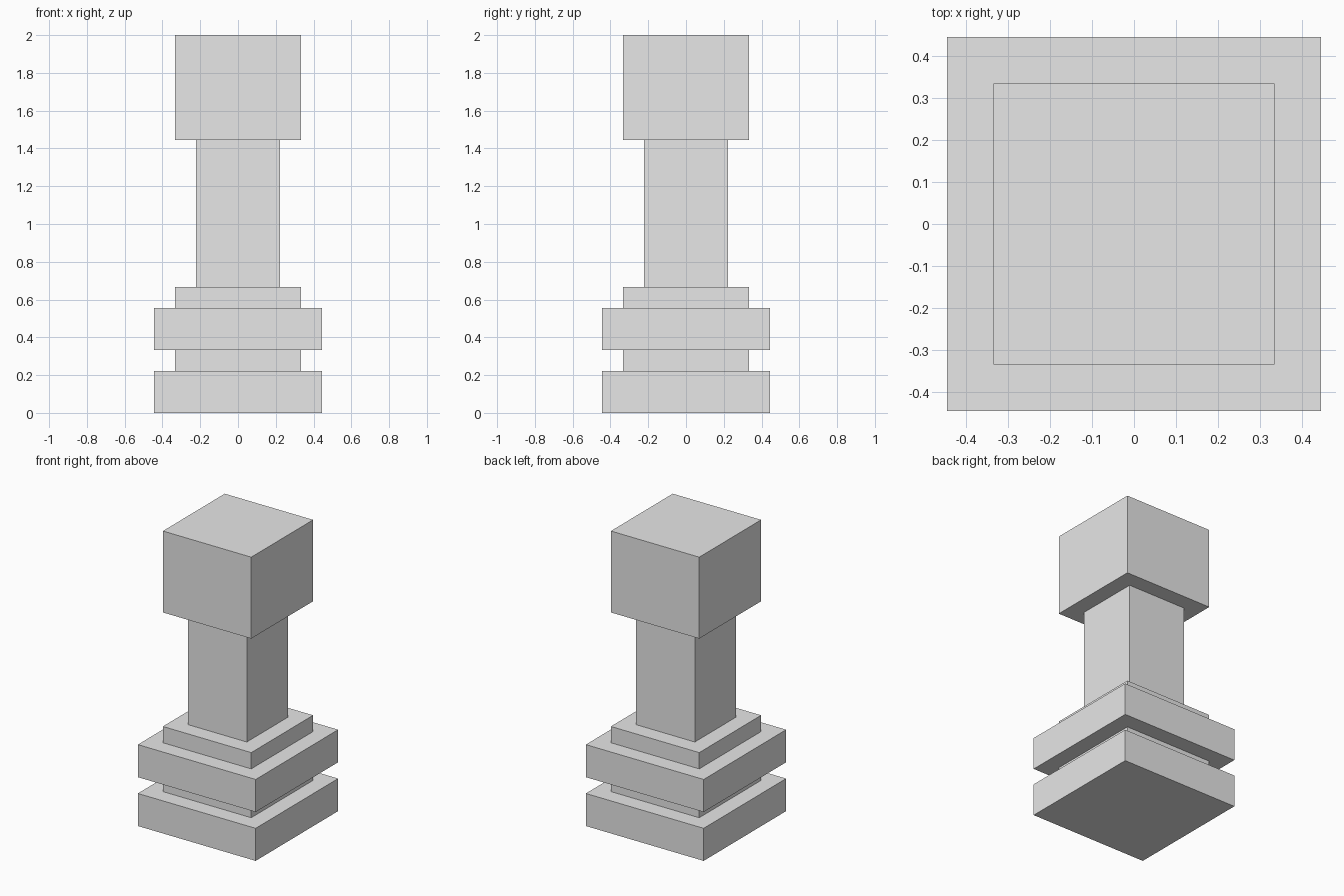
import bpy

cube = bpy.data.objects.get("Cube")
if cube:
    bpy.data.objects.remove(cube, do_unlink=True)

# One plain grey for the whole model
GREY = (0.8, 0.8, 0.8, 1.0)
grey = bpy.data.materials.new("light grey")
grey.use_nodes = True
grey.diffuse_color = GREY
for node in grey.node_tree.nodes:
    if node.type == 'BSDF_PRINCIPLED':
        node.inputs["Base Color"].default_value = GREY

UNIT = 1 / 9  # all parts sit on a grid of ninths


def square_block(name, half_width, bottom, top):
    """Square block centred on the vertical axis, sized in grid units."""
    bpy.ops.mesh.primitive_cube_add(size=1, location=(0, 0, (bottom + top) / 2 * UNIT))
    block = bpy.context.object
    block.name = block.data.name = name
    block.scale = (2 * half_width * UNIT, 2 * half_width * UNIT, (top - bottom) * UNIT)
    bpy.ops.object.transform_apply(location=False, rotation=False, scale=True)
    block.data.materials.append(grey)


# Parts stacked from the ground up: name, half width, height
parts = [
    ("base_slab", 4, 2),
    ("base_neck", 3, 1),
    ("upper_slab", 4, 2),
    ("shaft_collar", 3, 1),
    ("shaft", 2, 7),
    ("head_block", 3, 5),
]
level = 0
for name, half_width, height in parts:
    square_block(name, half_width, level, level + height)
    level += height
